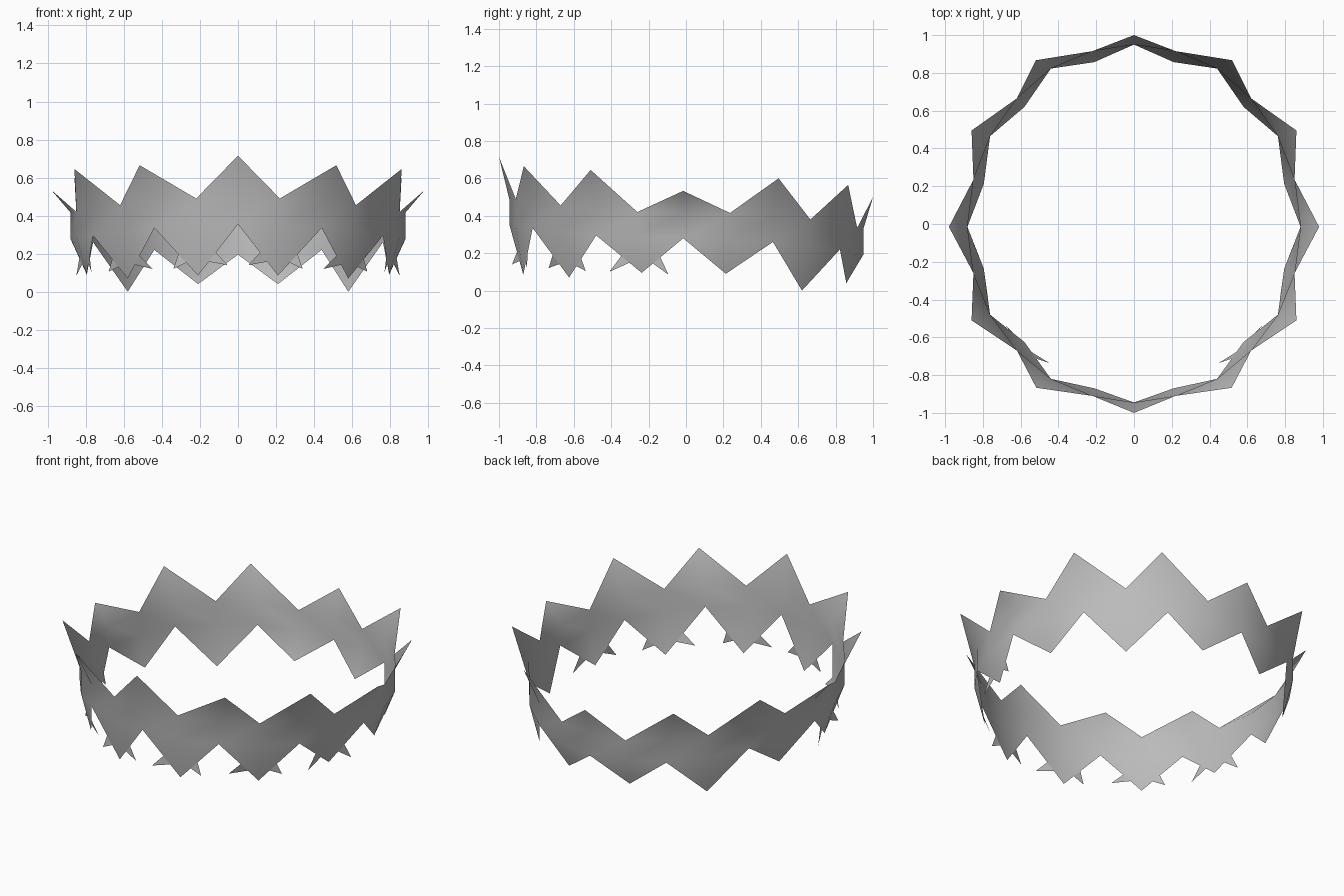
import bpy, bmesh
from mathutils import Vector

if "Cube" in bpy.data.objects:
    bpy.data.objects.remove(bpy.data.objects["Cube"])

# Right half of each zigzag, from back (+y) to front (-y); the left half is mirrored
PEAKS = [(0, 1, .50), (.52, .867, .565), (.86, .495, .60), (.98, -.015, .533),
         (.86, -.51, .645), (.517, -.867, .665), (0, -1, .715)]
VALLEYS = [(.22, .915, .335), (.62, .665, .38), (.85, .235, .415),
           (.85, -.26, .42), (.62, -.67, .455), (.22, -.91, .49)]
NOTCHES = [(0, .95, .195), (.44, .823, .22), (.762, .465, .26), (.882, -.015, .28),
           (.762, -.48, .295), (.44, -.82, .335), (0, -.945, .355)]
TEETH = [(.21, .857, .04), (.58, .62, 0), (.795, .213, .09),
         (.795, -.237, .095), (.58, -.625, .07), (.21, -.87, .085)]
# Barb tips for the three front teeth: (rear side, front side)
BARBS = {3: ((.85, -.094, .085), (.77, -.41, .10)),
         4: ((.68, -.537, .105), (.45, -.735, .12)),
         5: ((.34, -.85, .12), (.055, -.93, .14))}


def mirror(p):
    return (-p[0], p[1], p[2])


def finish(bm, name, mat):
    me = bpy.data.meshes.new(name)
    bm.to_mesh(me)
    bm.free()
    for p in me.polygons:
        p.use_smooth = True
    me.materials.append(mat)
    ob = bpy.data.objects.new(name, me)
    bpy.context.collection.objects.link(ob)
    return ob


steel = bpy.data.materials.new("steel grey")
steel.diffuse_color = (0.5, 0.5, 0.5, 1)
steel.use_nodes = True
steel.node_tree.nodes["Principled BSDF"].inputs["Base Color"].default_value = steel.diffuse_color

# Close the four zigzags into full rings of 12
peaks = PEAKS + [mirror(p) for p in PEAKS[5:0:-1]]
notches = NOTCHES + [mirror(p) for p in NOTCHES[5:0:-1]]
valleys = VALLEYS + [mirror(p) for p in VALLEYS[::-1]]
teeth = TEETH + [mirror(p) for p in TEETH[::-1]]
N = len(peaks)

# Jagged band: upper points flare out, teeth bend in, straight strip between
bm = bmesh.new()
P, V, L, T = [[bm.verts.new(p) for p in ring] for ring in (peaks, valleys, notches, teeth)]
# creases under each upper point and above each tooth
U = [bm.verts.new((n[0], n[1], (valleys[i - 1][2] + valleys[i][2]) / 2))
     for i, n in enumerate(notches)]
B = [bm.verts.new((v[0], v[1], (notches[i][2] + notches[(i + 1) % N][2]) / 2))
     for i, v in enumerate(valleys)]
for i in range(N):
    j = (i + 1) % N
    bm.faces.new((P[i], U[i], V[i]))
    bm.faces.new((P[j], V[i], U[j]))
    bm.faces.new((U[i], L[i], B[i], V[i]))
    bm.faces.new((V[i], B[i], L[j], U[j]))
    bm.faces.new((L[i], T[i], B[i]))
    bm.faces.new((B[i], T[i], L[j]))
bm.normal_update()
if sum(f.normal.dot(f.calc_center_median()) for f in bm.faces) < 0:
    bmesh.ops.reverse_faces(bm, faces=bm.faces[:])
finish(bm, "jagged_band", steel)

# Thin barbs growing from both edges of the six front teeth
bm = bmesh.new()
for k, tips in BARBS.items():
    tooth = Vector(TEETH[k])
    for notch, tip in zip((NOTCHES[k], NOTCHES[k + 1]), tips):
        edge = Vector(notch)
        a, b = edge.lerp(tooth, .55), edge.lerp(tooth, .73)
        for flip in (False, True):
            pts = [mirror(p) if flip else p for p in (a, Vector(tip), b)]
            f = bm.faces.new([bm.verts.new(p) for p in pts])
            f.normal_update()
            c = f.calc_center_median()
            if f.normal.x * c.x + f.normal.y * c.y < 0:
                f.normal_flip()
finish(bm, "tooth_barbs", steel)
